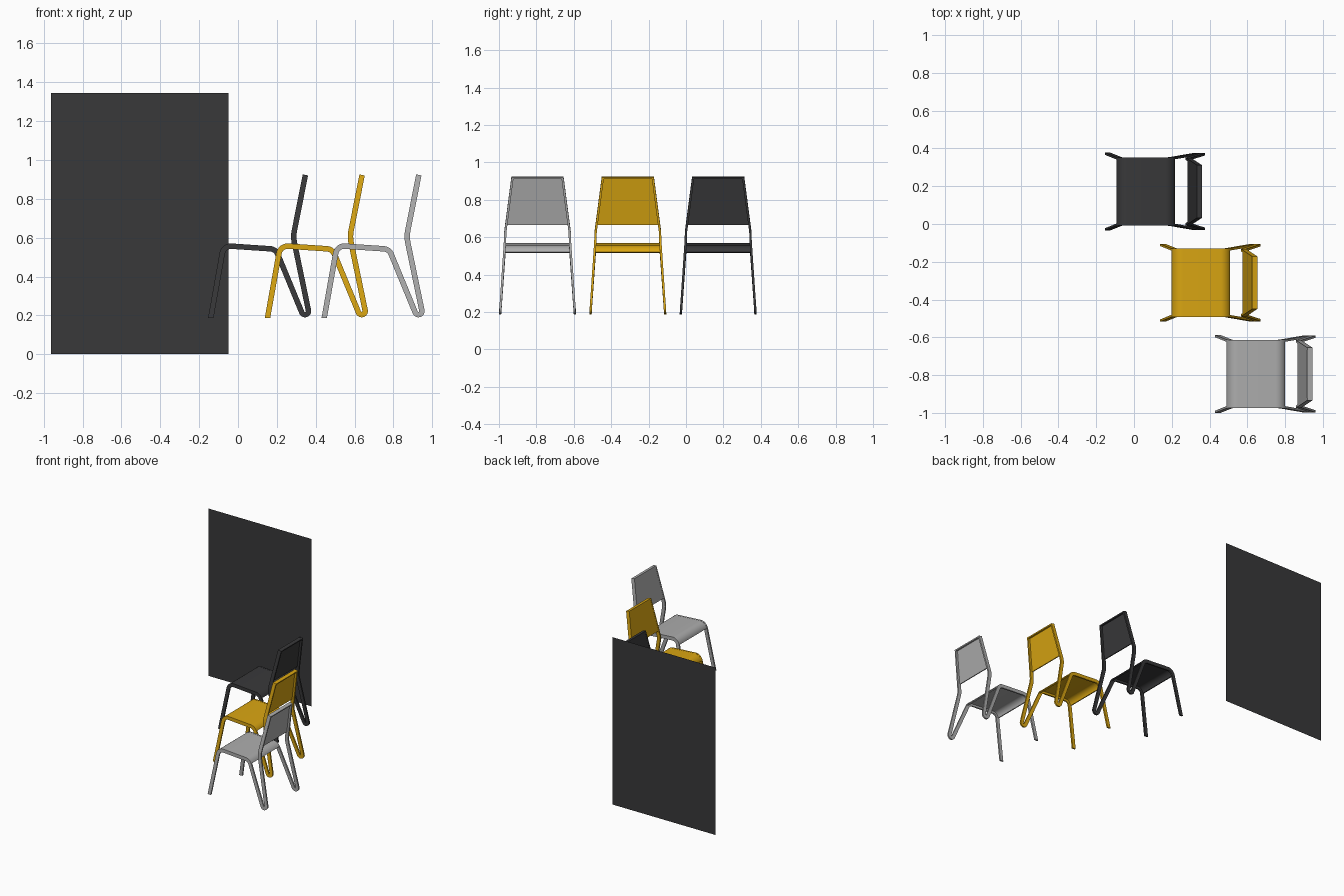
import bpy, math
from mathutils import Vector as V

if "Cube" in bpy.data.objects:
    bpy.data.objects.remove(bpy.data.objects["Cube"])

BAR_W, BAR_T = 0.028, 0.012      # bar depth in the side plane, bar thickness across


def half_width(z):
    """Half distance between the two side frames at a height."""
    table = [(0.19, 0.200), (0.54, 0.175), (0.63, 0.172), (0.925, 0.133)]
    for (z0, h0), (z1, h1) in zip(table, table[1:]):
        if z <= z1:
            break
    return h0 + (h1 - h0) * (z - z0) / (z1 - z0)


def fillet(a, b, c, r, n=10):
    """Rounded corner at b between a and c, as (point, left normal) pairs."""
    a, b, c = V(a), V(b), V(c)
    u, v = (b - a).normalized(), (c - b).normalized()
    turn = u.angle_signed(v)             # positive is clockwise
    t = r * math.tan(abs(turn) / 2)
    side = 1 if turn < 0 else -1
    centre = b - u * t + V((-u.y, u.x)) * r * side
    out = []
    for i in range(n + 1):
        ang = -turn * i / n
        d = V((u.x * math.cos(ang) - u.y * math.sin(ang),
               u.x * math.sin(ang) + u.y * math.cos(ang)))
        nrm = V((-d.y, d.x))
        out.append((centre - nrm * r * side, nrm))
    return out


def loft(name, path, lo, hi, y_range, mat, origin):
    """Sweep a rectangle along a side-view path; lo/hi are offsets along the normal."""
    verts, faces = [], []
    for p, n in path:
        y0, y1 = y_range(p.y)
        for off, y in ((lo, y0), (hi, y0), (hi, y1), (lo, y1)):
            q = p + n * off
            verts.append((q.x, y, q.y))
    for i in range(len(path) - 1):
        for k in range(4):
            a, b = i * 4 + k, i * 4 + (k + 1) % 4
            faces.append((a, b, b + 4, a + 4))
    e = len(verts) - 4
    faces += [(3, 2, 1, 0), (e, e + 1, e + 2, e + 3)]
    return add_mesh(name, verts, faces, mat, origin)


def add_mesh(name, verts, faces, mat, origin=(0, 0, 0)):
    me = bpy.data.meshes.new(name)
    me.from_pydata(verts, [], faces)
    me.materials.append(mat)
    ob = bpy.data.objects.new(name, me)
    ob.location = origin
    bpy.context.collection.objects.link(ob)
    bpy.ops.object.select_all(action='DESELECT')
    ob.select_set(True)
    bpy.context.view_layer.objects.active = ob
    bpy.ops.object.mode_set(mode='EDIT')
    bpy.ops.mesh.select_all(action='SELECT')
    bpy.ops.mesh.normals_make_consistent(inside=False)
    bpy.ops.object.mode_set(mode='OBJECT')
    bpy.ops.object.shade_smooth_by_angle(angle=math.radians(30))
    return ob


def material(name, rgb):
    m = bpy.data.materials.new(name)
    m.diffuse_color = (*rgb, 1)
    m.use_nodes = True
    m.node_tree.nodes["Principled BSDF"].inputs["Base Color"].default_value = m.diffuse_color
    return m


# Side-view path of the bent bar
foot, front, rear = (-0.140, 0.187), (-0.074, 0.559), (0.194, 0.541)
loop_in, loop_c, loop_out = (0.328, 0.215), V((0.345, 0.222)), (0.363, 0.225)
waist, top = (0.284, 0.605), (0.347, 0.923)

front_bend = fillet(foot, front, rear, 0.045)
rear_bend = fillet(front, rear, loop_in, 0.045)
waist_bend = fillet(loop_out, waist, top, 0.16)
a0 = math.atan2(loop_in[1] - loop_c.y, loop_in[0] - loop_c.x)
a1 = math.atan2(loop_out[1] - loop_c.y, loop_out[0] - loop_c.x)
loop = []
for i in range(15):
    a = a0 + (a1 - a0) * i / 14
    d = V((math.cos(a), math.sin(a)))
    loop.append((loop_c + d * 0.018, -d))

up = (V(top) - V(waist)).normalized()
back_n = V((-up.y, up.x))
frame = ([(V(foot), V((-1, 0)))] + front_bend + rear_bend + loop
         + waist_bend + [(V(top), back_n)])
seat = front_bend + rear_bend
back = [(V(waist) + up * d, back_n) for d in (0.060, (V(top) - V(waist)).length - 0.001)]
rim = [(V(top) - up * d, back_n) for d in (0.010, 0.0005)]


def side(s):
    return lambda z: (s * half_width(z) - BAR_T / 2, s * half_width(z) + BAR_T / 2)


def across(z):
    return -half_width(z), half_width(z)


dark = material("dark", (0.04, 0.04, 0.042))
yellow = material("yellow", (0.70, 0.38, 0.006))
grey = material("light_grey", (0.42, 0.42, 0.42))

# Three chairs in a diagonal row
h = BAR_W / 2
for i, (label, mat) in enumerate((("dark", dark), ("yellow", yellow), ("grey", grey))):
    at = (0.292 * i, 0.172 - 0.483 * i, 0)
    for s, word in ((-1, "near"), (1, "far")):
        loft(f"{label}_chair_{word}_frame", frame, -h, h, side(s), mat, at)
    loft(f"{label}_chair_seat", seat, h - 0.011, h - 0.001, across, mat, at)
    loft(f"{label}_chair_backrest", back, h - 0.011, h - 0.001, across, mat, at)
    loft(f"{label}_chair_top_rim", rim, -h, h, across, mat, at)

# Upright board behind the chairs
x0, x1, zt = -0.964, -0.048, 1.345
add_mesh("board", [(x0, 1, 0), (x1, 1, 0), (x1, 1, zt), (x0, 1, zt)], [(0, 1, 2, 3)], dark)
